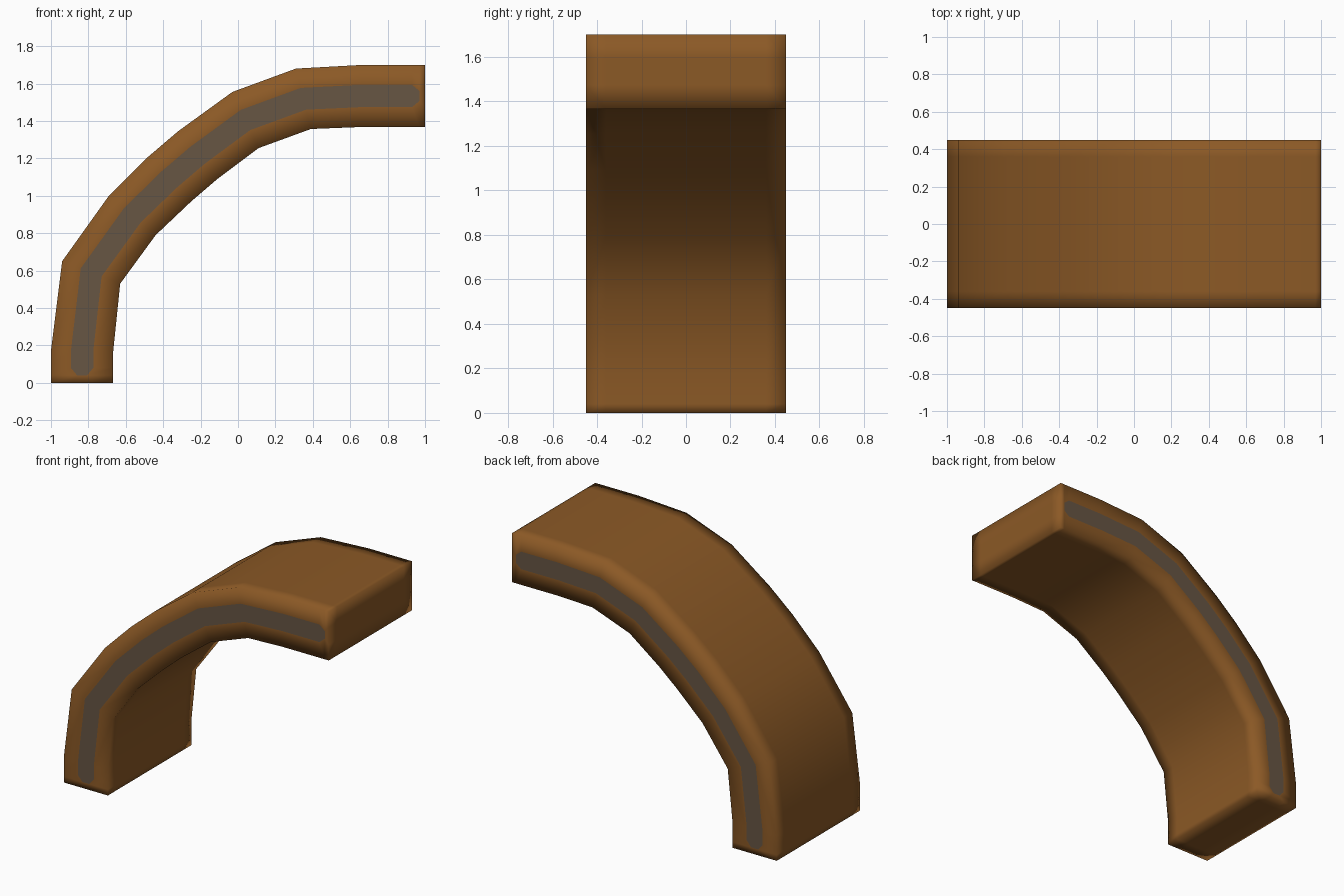
import bpy, bmesh

if "Cube" in bpy.data.objects:
    bpy.data.objects.remove(bpy.data.objects["Cube"])

def material(name, rgb):
    m = bpy.data.materials.new(name)
    m.diffuse_color = (*rgb, 1)
    m.use_nodes = True
    m.node_tree.nodes["Principled BSDF"].inputs["Base Color"].default_value = m.diffuse_color
    return m

# Arch profile: outer and inner edge points, from the foot to the top end
outer = [(-1, 0), (-1, .04), (-1, .08), (-1, .17), (-.94, .65), (-.69, 1.0), (-.49, 1.2),
         (-.32, 1.345), (-.03, 1.555), (.31, 1.68), (.67, 1.7), (.93, 1.7), (.97, 1.7), (1, 1.7)]
inner = [(-.667, 0), (-.667, .04), (-.667, .08), (-.667, .17), (-.63, .53), (-.44, .79), (-.25, .97),
         (-.11, 1.09), (.11, 1.255), (.39, 1.357), (.64, 1.367), (.93, 1.367), (.97, 1.367), (1, 1.367)]
depths = [-.45, -.36, .36, .45]
n = len(outer)

def point(i, t, y):
    """Place a grid node: station i, row t across the thickness, row y in depth."""
    lo, hi = (.42, .58) if i in (1, n - 2) else (.32, .68)   # stripe narrows at its ends
    f = (0, lo, hi, 1)[t]
    (ax, az), (bx, bz) = outer[i], inner[i]
    return (ax + (bx - ax) * f, depths[y], az + (bz - az) * f)

bm = bmesh.new()
verts = {}

def vert(*key):
    if key not in verts:
        verts[key] = bm.verts.new(point(*key))
    return verts[key]

def quad(keys, mat=0):
    f = bm.faces.new([vert(*k) for k in keys])
    f.material_index = mat
    f.smooth = True

for i in range(n - 1):
    for k in range(3):
        # Curved outer and inner surfaces
        for t in (0, 3):
            quad([(i, t, k), (i + 1, t, k), (i + 1, t, k + 1), (i, t, k + 1)])
        # Flat sides with the grey middle stripe
        for y in (0, 3):
            stripe = k == 1 and 0 < i < n - 2
            quad([(i, k, y), (i + 1, k, y), (i + 1, k + 1, y), (i, k + 1, y)], int(stripe))
# Foot and top end caps
for i in (0, n - 1):
    for t in range(3):
        for y in range(3):
            quad([(i, t, y), (i, t + 1, y), (i, t + 1, y + 1), (i, t, y + 1)])

bmesh.ops.recalc_face_normals(bm, faces=bm.faces)
mesh = bpy.data.meshes.new("arch_beam")
bm.to_mesh(mesh)
bm.free()
mesh.materials.append(material("brown", (.26, .10, .019)))
mesh.materials.append(material("grey_brown_stripe", (.135, .092, .056)))
obj = bpy.data.objects.new("arch_beam", mesh)
bpy.context.collection.objects.link(obj)
